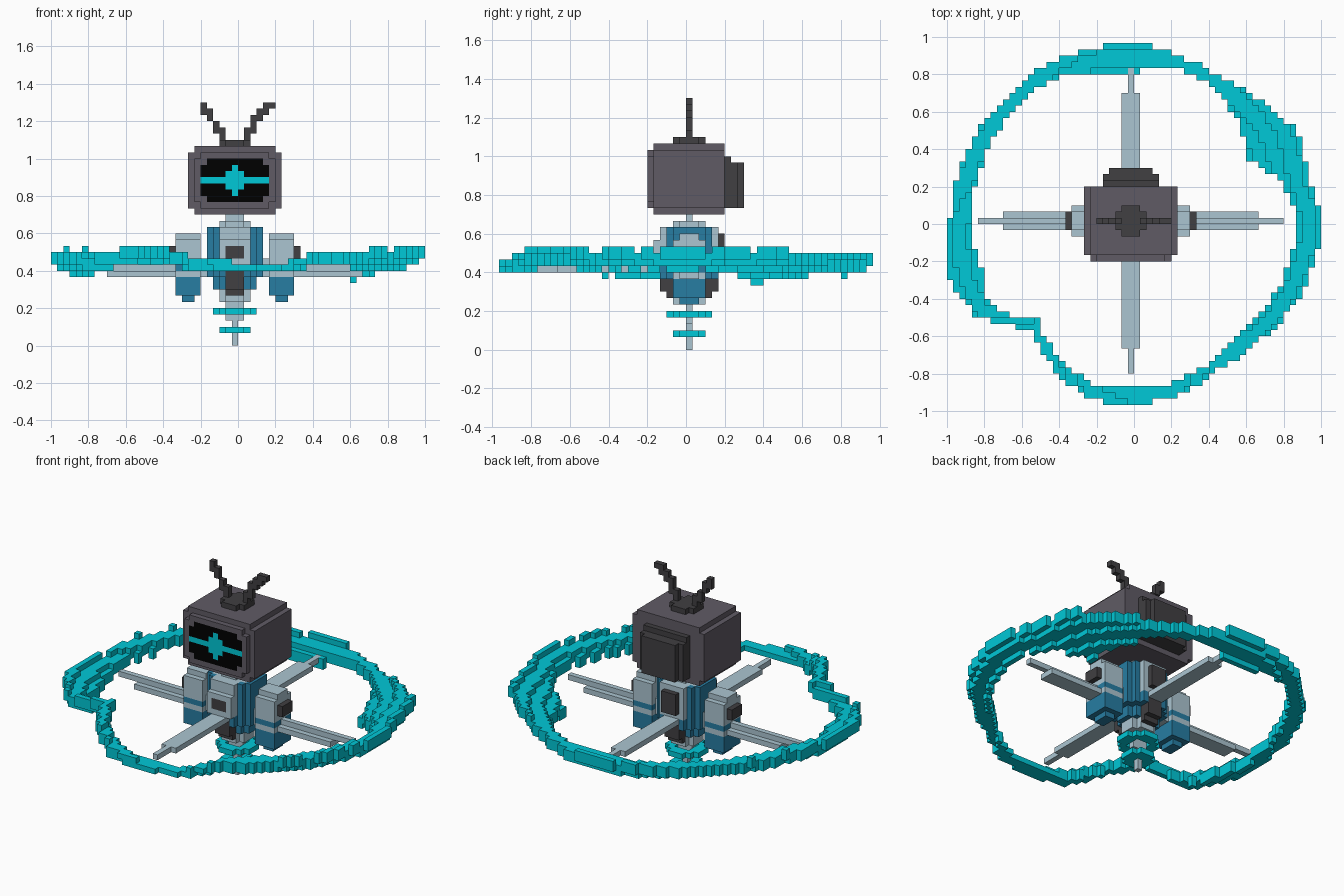
import bpy, bmesh, math

if "Cube" in bpy.data.objects:
    bpy.data.objects.remove(bpy.data.objects["Cube"], do_unlink=True)

V = 1 / 30  # block size


def material(name, rgb):
    m = bpy.data.materials.new(name)
    m.use_nodes = True
    m.diffuse_color = (*rgb, 1)
    m.node_tree.nodes["Principled BSDF"].inputs["Base Color"].default_value = (*rgb, 1)
    return m


MATS = {
    "cyan": material("bright cyan", (0.0, 0.58, 0.68)),
    "light": material("pale blue grey", (0.41, 0.56, 0.64)),
    "blue": material("steel blue", (0.02, 0.205, 0.365)),
    "case": material("warm grey", (0.117, 0.105, 0.13)),
    "dark": material("dark grey", (0.052, 0.05, 0.054)),
    "black": material("screen black", (0.0, 0.0, 0.0)),
}


def box(x0, x1, y0, y1, z0, z1, col):
    """Blocks filling a box, given its lower and upper limits."""
    return {(x, y, z): col for x in range(x0, x1) for y in range(y0, y1)
            for z in range(z0, z1)}


def disc(h, z, col, hole=0):
    """One round layer about the body axis."""
    return {(dx - 1, dy, z): col for dx in range(-h, h + 1) for dy in range(-h, h + 1)
            if hole * hole <= dx * dx + dy * dy <= h * h + h}


def mirrored(cells):
    return {(-2 - x, y, z): c for (x, y, z), c in cells.items()}


def build(name, cells):
    """Mesh of the exposed block faces, flat areas merged."""
    bm = bmesh.new()
    cols = sorted(set(cells.values()))
    verts = {}

    def vert(p):
        if p not in verts:
            verts[p] = bm.verts.new([c * V for c in p])
        return verts[p]

    for cell, col in cells.items():
        for axis in range(3):
            for side in (0, 1):
                near = list(cell)
                near[axis] += 2 * side - 1
                if tuple(near) in cells:
                    continue
                u, w = (axis + 1) % 3, (axis + 2) % 3
                ring = []
                for a, b in ((0, 0), (1, 0), (1, 1), (0, 1)):
                    p = list(cell)
                    p[axis] += side
                    p[u] += a
                    p[w] += b
                    ring.append(vert(tuple(p)))
                face = bm.faces.new(ring if side else ring[::-1])
                face.material_index = cols.index(col)
    bmesh.ops.dissolve_limit(bm, angle_limit=0.01, verts=bm.verts, edges=bm.edges,
                             delimit={"MATERIAL", "NORMAL"})
    mesh = bpy.data.meshes.new(name)
    bm.to_mesh(mesh)
    bm.free()
    for c in cols:
        mesh.materials.append(MATS[c])
    bpy.context.collection.objects.link(bpy.data.objects.new(name, mesh))


# head: case, bezel and painted screen
head = box(-7, 6, -5, 6, 21, 32, "case") | box(-8, 7, -5, 6, 22, 31, "case")
head |= box(-7, 6, -6, -5, 23, 30, "case") | box(-6, 5, -6, -5, 22, 31, "case")
head |= box(-5, 4, -6, -5, 23, 30, "black") | box(-6, 5, -6, -5, 24, 29, "black")
head |= box(-6, 5, -6, -5, 26, 27, "cyan") | box(-2, 1, -6, -5, 25, 28, "cyan")
head |= box(-1, 0, -6, -5, 24, 29, "cyan")
build("head", head)

# stepped housing on the back of the head
build("head_back", box(-5, 4, 6, 7, 22, 30, "dark") | box(-5, 4, 7, 8, 22, 29, "dark")
      | box(-4, 3, 8, 9, 22, 29, "dark"))

# antennae
build("antenna_base", disc(2, 32, "dark"))
build("right_antenna", {(x, 0, z): "dark" for x, z in (
    (-3, 33), (-3, 34), (-4, 34), (-4, 35), (-5, 36), (-5, 37), (-6, 37), (-6, 38))})
build("left_antenna", {(x, 0, z): "dark" for x, z in (
    (1, 33), (1, 34), (2, 34), (2, 35), (2, 36), (3, 36), (3, 37), (4, 37), (4, 38), (5, 38))})

# torso of stacked round layers, blue on flanks and belly
torso = box(-2, 1, 0, 1, 20, 21, "light")
for z in range(7, 20):
    torso |= disc(2 if z < 9 or z == 19 else 3 if z < 11 else 4, z, "light")
for (x, y, z) in list(torso):
    dx, dy = abs(x + 1), abs(y)
    if 13 <= z < 19 and (dx > 3 or (dx > 2 and dy > 2)):
        torso[x, y, z] = "blue"
    elif 8 < z < 12 or (z == 12 and dx > 1):
        torso[x, y, z] = "blue"
# chest, back and belly plates
torso |= box(-3, 2, -5, -4, 13, 17, "light") | box(-2, 1, -5, -4, 14, 16, "dark")
torso |= box(-2, 1, 5, 6, 14, 18, "dark")
for y in (-4, 4):
    torso |= box(-2, 1, y, y + 1, 9, 12, "dark")
for y in (-3, 3):
    torso |= box(-2, 1, y, y + 1, 8, 12, "dark")
build("torso", torso)

# side pods with caps
pod = box(-10, -6, -2, 3, 9, 17, "light") | box(-10, -6, -1, 2, 17, 18, "light")
pod |= box(-10, -6, -2, 3, 8, 9, "light") | box(-9, -7, -1, 2, 7, 8, "light")
for cell in list(pod):
    if cell[2] < 11 or cell[2] == 12:
        pod[cell] = "blue"
pod |= box(-11, -10, -1, 2, 14, 16, "dark")
build("right_pod", pod)
build("left_pod", mirrored(pod))

# four arms reaching toward the ring
side_arm = box(-21, -10, -1, 2, 11, 12, "light") | box(-25, -10, 0, 1, 12, 13, "light")
side_arm |= box(-6, -5, -1, 2, 11, 14, "light")
build("right_arm", side_arm)
build("left_arm", mirrored(side_arm))
build("front_arm", box(-2, 1, -20, -4, 12, 13, "light") | box(-1, 0, -24, -20, 12, 13, "light"))
build("back_arm", box(-2, 1, 5, 21, 12, 13, "light") | box(-1, 0, 21, 25, 12, 13, "light"))

# stem with two small hoops
build("stem", box(-2, 1, 0, 1, 4, 7, "light") | box(-1, 0, 0, 1, 0, 4, "light"))
build("upper_hoop", disc(3, 5, "cyan", 2))
build("lower_hoop", disc(2, 2, "cyan", 1))

# wavy outer ring: radii and heights every fifteen degrees
OUTER = (1, .965, 1, .94, .91, .93, .97, .965, .97, .965, .97, .98,
         .985, 1.03, .98, .79, .88, .965, .96, .95, .90, .91, .95, .98)
INNER = (.88, .82, .70, .78, .85, .86, .81, .83, .89, .88, .88, .87,
         .87, .85, .88, .73, .81, .88, .87, .87, .84, .82, .84, .85)
LOW = (13, 13, 12, 12, 12, 12, 12, 12, 13, 13, 13, 13,
       12, 12, 12, 14, 14, 12, 12, 12, 13, 13, 13, 13)
HIGH = (15, 15, 14, 14, 14, 14, 14, 14, 15, 15, 15, 15,
        14, 14, 14, 16, 16, 14, 13, 13, 15, 15, 15, 15)


def at(table, turn):
    i = int(turn)
    return table[i % 24] + (table[(i + 1) % 24] - table[i % 24]) * (turn - i)


ring = {}
for x in range(-30, 30):
    for y in range(-29, 29):
        cx, cy = (x + 0.5) * V, (y + 0.5) * V
        turn = math.degrees(math.atan2(cy, cx)) % 360 / 15
        r, inner, outer = math.hypot(cx, cy), at(INNER, turn), at(OUTER, turn)
        if inner <= r <= outer:
            # the band dips toward its inner edge
            rise = (r - (inner + outer) / 2) / V * 0.4
            low = round(at(LOW, turn) + rise)
            high = max(low + 1, round(at(HIGH, turn) + rise))
            ring |= box(x, x + 1, y, y + 1, low, high, "cyan")
build("outer_ring", ring)
